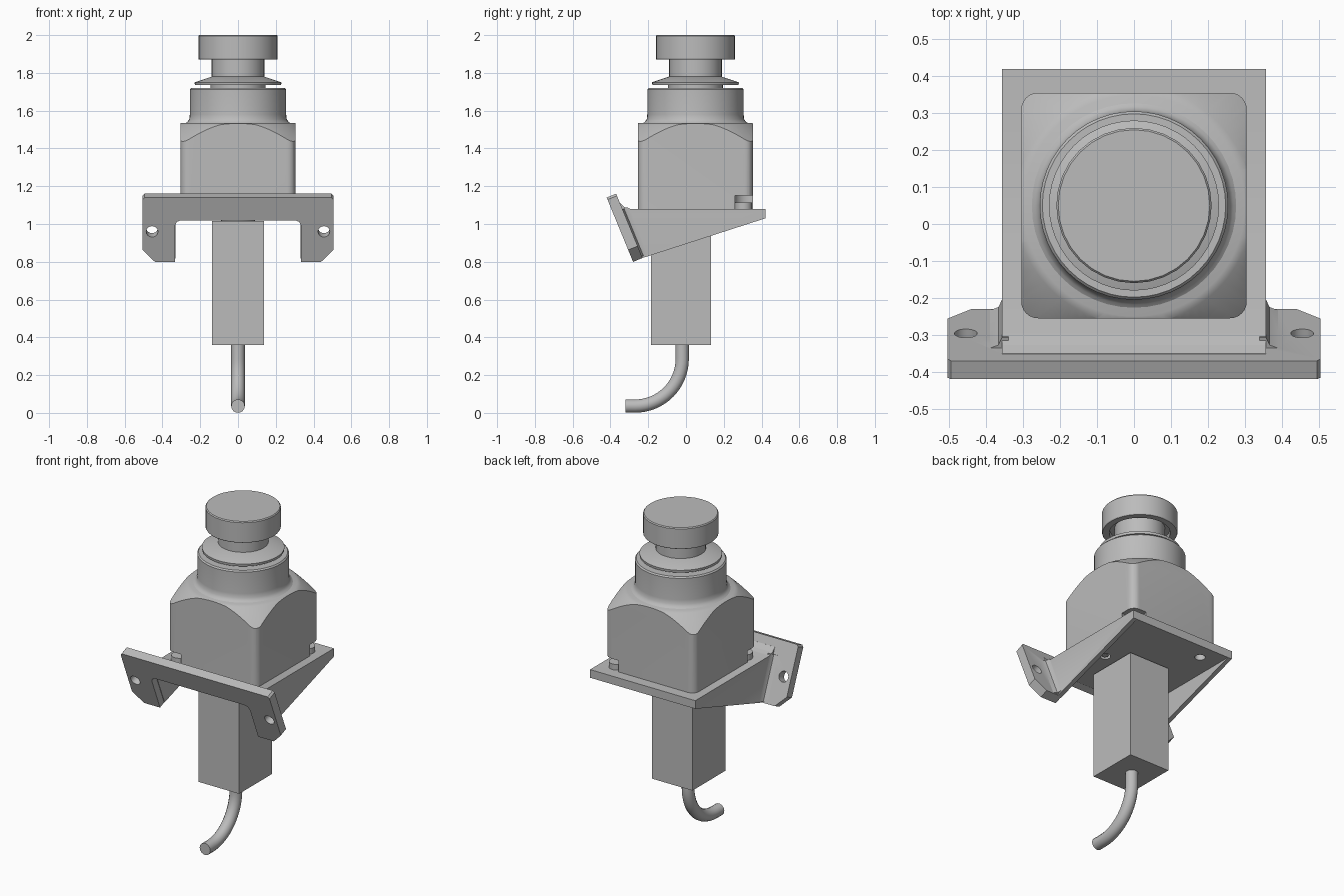
import bpy, bmesh, math
from mathutils import Vector

if "Cube" in bpy.data.objects:
    bpy.data.objects.remove(bpy.data.objects["Cube"], do_unlink=True)

grey = bpy.data.materials.new("plain grey")
grey.use_nodes = True
grey.diffuse_color = (0.5, 0.5, 0.5, 1)
grey.node_tree.nodes["Principled BSDF"].inputs["Base Color"].default_value = (0.5, 0.5, 0.5, 1)

AXIS_Y = 0.05   # axis of the button and housing


def finish(name, bm):
    bmesh.ops.recalc_face_normals(bm, faces=bm.faces[:])
    mesh = bpy.data.meshes.new(name)
    bm.to_mesh(mesh)
    bm.free()
    mesh.materials.append(grey)
    obj = bpy.data.objects.new(name, mesh)
    bpy.context.collection.objects.link(obj)
    return obj


def activate(obj):
    bpy.ops.object.select_all(action='DESELECT')
    obj.select_set(True)
    bpy.context.view_layer.objects.active = obj


def smooth(obj, angle=30):
    activate(obj)
    bpy.ops.object.shade_smooth_by_angle(angle=math.radians(angle))


def prism(name, points, start, end, place):
    """Extrude a 2D outline from start to end; place maps (a, b, depth) to 3D."""
    bm = bmesh.new()
    rings = [[bm.verts.new(place(a, b, d)) for a, b in points] for d in (start, end)]
    bm.faces.new(rings[0])
    bm.faces.new(rings[1][::-1])
    for i in range(len(points)):
        j = (i + 1) % len(points)
        bm.faces.new((rings[0][i], rings[0][j], rings[1][j], rings[1][i]))
    return finish(name, bm)


def box(name, low, high):
    outline = [(low[0], low[1]), (high[0], low[1]), (high[0], high[1]), (low[0], high[1])]
    return prism(name, outline, low[2], high[2], lambda a, b, d: (a, b, d))


def lathe(name, profile, x=0, y=AXIS_Y, sides=48):
    """Spin a (radius, height) profile whose ends lie on the axis."""
    bm = bmesh.new()
    verts = [bm.verts.new((x + r, y, z)) for r, z in profile]
    edges = [bm.edges.new(pair) for pair in zip(verts, verts[1:])]
    bmesh.ops.spin(bm, geom=verts + edges, cent=(x, y, 0), axis=(0, 0, 1),
                   angle=math.tau, steps=sides, use_duplicate=False)
    bmesh.ops.remove_doubles(bm, verts=bm.verts[:], dist=0.0005)
    return finish(name, bm)


def rod(name, x, y, low, high, radius, sides=24):
    return lathe(name, [(0, low), (radius, low), (radius, high), (0, high)], x, y, sides)


def combine(obj, other, operation):
    activate(obj)
    mod = obj.modifiers.new("combine", 'BOOLEAN')
    mod.operation, mod.solver, mod.object = operation, 'EXACT', other
    bpy.ops.object.modifier_apply(modifier=mod.name)
    bpy.data.objects.remove(other, do_unlink=True)


# Housing: rounded square block with its corners turned down by a cone
def rounded_square(half, radius, steps=6):
    pts = []
    for quarter in range(4):
        mid = math.radians(45 + 90 * quarter)
        cx = math.copysign(half - radius, math.cos(mid))
        cy = math.copysign(half - radius, math.sin(mid))
        for k in range(steps + 1):
            a = math.radians(90 * (quarter + k / steps))
            pts.append((cx + radius * math.cos(a), cy + AXIS_Y + radius * math.sin(a)))
    return pts


housing = prism("housing", rounded_square(0.305, 0.045), 1.08, 1.535, lambda a, b, d: (a, b, d))
turning = lathe("turning", [(0, 1), (0.5, 1), (0.5, 1.35), (0.41, 1.44), (0.32, 1.525),
                            (0.30, 1.535), (0.29, 1.6), (0, 1.6)], sides=96)
combine(housing, turning, 'INTERSECT')
# Screw pockets at two opposite lower corners
for side in (-1, 1):
    x, y = side * 0.28, AXIS_Y + side * 0.28
    combine(housing, rod("pocket", x, y, 1.07, 1.15, 0.075), 'DIFFERENCE')
    smooth(rod("housing_screw", side * 0.255, AXIS_Y + side * 0.255, 1.08, 1.115, 0.045))
smooth(housing)

# Collar with a filleted foot
smooth(lathe("collar", [(0, 1.53), (0.285, 1.53), (0.268, 1.54), (0.258, 1.555),
                        (0.255, 1.58), (0.255, 1.712), (0.248, 1.72), (0, 1.72)]))

# Push button: skirt, stem and hollow-backed head
smooth(lathe("button_skirt", [(0, 1.715), (0.145, 1.715), (0.145, 1.735), (0.228, 1.735),
                              (0.23, 1.75), (0.14, 1.78), (0, 1.78)]), 20)
smooth(lathe("button_head", [(0, 1.775), (0.14, 1.775), (0.14, 1.90), (0.17, 1.90), (0.17, 1.87),
                             (0.207, 1.87), (0.21, 1.875), (0.21, 1.994), (0.205, 2.0), (0, 2.0)],
             sides=32))

# Bracket: top plate with tapered side walls, hollow beneath
def across(a, b, d):
    return (d, a, b)


bracket = prism("bracket", [(0.42, 1.08), (0.42, 1.03), (-0.24, 0.817), (-0.35, 1.08)],
                -0.357, 0.357, across)
combine(bracket, box("hollow", (-0.33, -1, 0.5), (0.33, 1, 1.03)), 'DIFFERENCE')

# Sloping front flange; t runs down the slope, w runs to its back
slope = Vector((0, 0.38, -0.925))
back = Vector((0, 0.925, 0.38))
corner = Vector((0, -0.42, 1.14))


def on_flange(x, t, w):
    return corner + Vector((x, 0, 0)) + slope * t + back * w


half = [(0.495, 0), (0.505, 0.012), (0.505, 0.30), (0.44, 0.368), (0.333, 0.368),
        (0.333, 0.16), (0.324, 0.139), (0.303, 0.13)]
outline = half + [(-x, t) for x, t in reversed(half)]
flange = prism("flange", outline, 0, 0.054, on_flange)
for side in (-1, 1):
    circle = [(side * 0.455 + 0.031 * math.cos(k * math.tau / 24),
               0.195 + 0.031 * math.sin(k * math.tau / 24)) for k in range(24)]
    combine(flange, prism("bolt_hole", circle, -0.1, 0.1, on_flange), 'DIFFERENCE')
combine(bracket, flange, 'UNION')

# Fillets where the flange meets the plate and side walls
combine(bracket, prism("plate_fillet", [(-0.36, 1.07), (-0.295, 1.07), (-0.295, 1.08),
                                        (-0.328, 1.09), (-0.351, 1.115), (-0.37, 1.115)],
                       -0.357, 0.357, across), 'UNION')
for side in (-1, 1):
    wedge = [(0.34, 0.045), (0.39, 0.045), (0.39, 0.054), (0.367, 0.063), (0.357, 0.085), (0.34, 0.085)]
    combine(bracket, prism("wall_fillet", wedge, 0.09, 0.36,
                           lambda a, b, d, s=side: on_flange(s * a, d, b)), 'UNION')

# Fixing holes in the plate
for x, y in ((-0.21, 0.32), (0.2, -0.01)):
    combine(bracket, rod("plate_hole", x, y, 1.0, 1.07, 0.03), 'DIFFERENCE')
smooth(bracket)
smooth(rod("plate_screw", 0.2, -0.01, 1.035, 1.075, 0.02, 6))

# Switch body hanging below, with its neck
box("switch_body", (-0.137, -0.185, 0.36), (0.137, 0.133, 1.015))
smooth(rod("switch_neck", 0, -0.02, 1.01, 1.035, 0.09))

# Cable bending forwards
curve = bpy.data.curves.new("cable", 'CURVE')
curve.dimensions = '3D'
curve.bevel_depth, curve.bevel_resolution, curve.use_fill_caps = 0.036, 5, True
path = [(-0.02, 0.38)]
for k in range(17):
    a = math.radians(-90 * k / 16)
    path.append((-0.27 + 0.25 * math.cos(a), 0.286 + 0.25 * math.sin(a)))
path.append((-0.32, 0.036))
spline = curve.splines.new('POLY')
spline.points.add(len(path) - 1)
for point, (y, z) in zip(spline.points, path):
    point.co = (0, y, z, 1)
cable = bpy.data.objects.new("cable", curve)
bpy.context.collection.objects.link(cable)
curve.materials.append(grey)
activate(cable)
bpy.ops.object.convert(target='MESH')
smooth(bpy.context.object)
